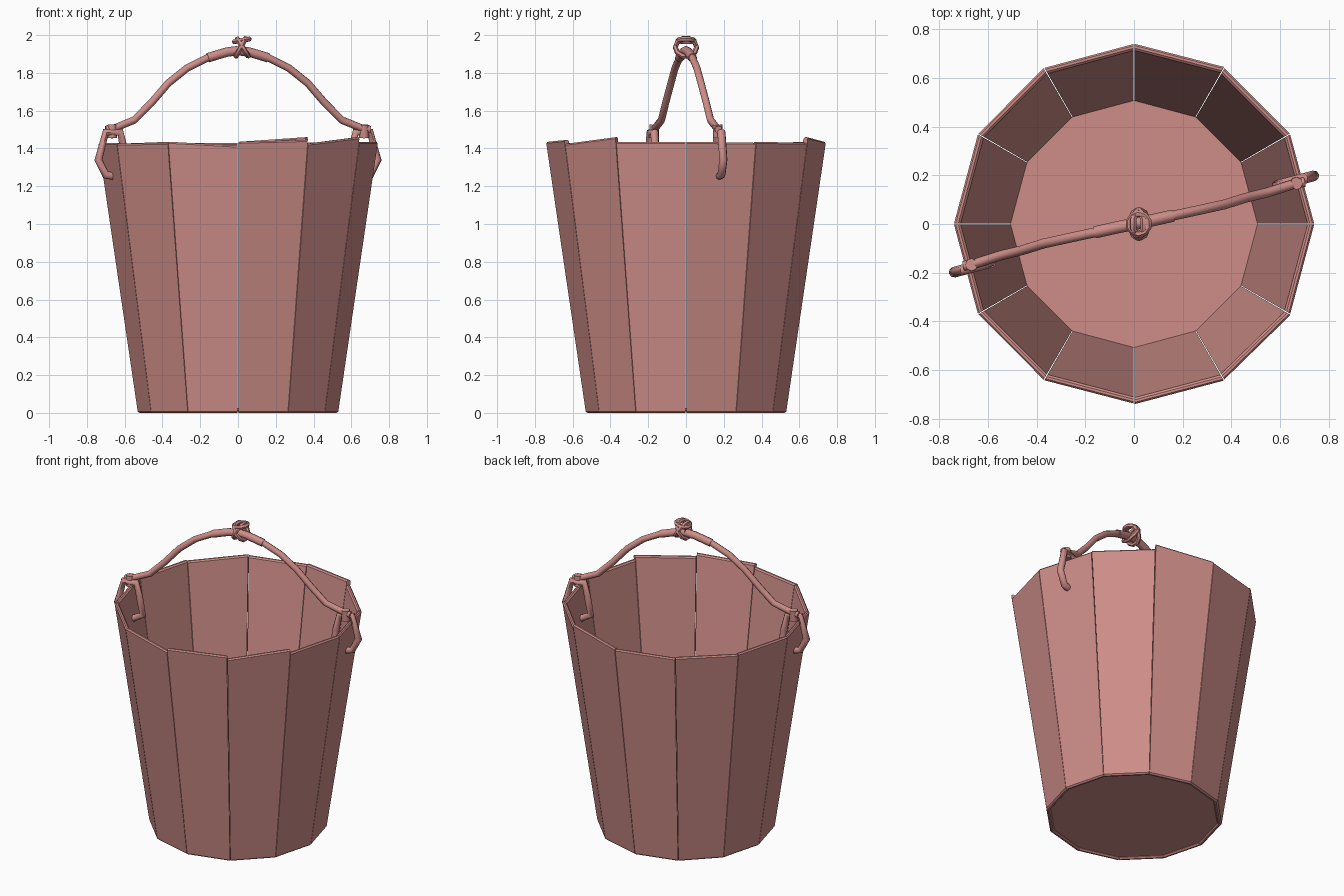
import bpy, bmesh
from math import cos, sin, radians
from mathutils import Vector, Matrix

if "Cube" in bpy.data.objects:
    bpy.data.objects.remove(bpy.data.objects["Cube"])

mat = bpy.data.materials.new("painted_wood")
mat.diffuse_color = (0.62, 0.27, 0.25, 1)
mat.use_nodes = True
mat.node_tree.nodes["Principled BSDF"].inputs["Base Color"].default_value = mat.diffuse_color


def finish(name, bm, smooth=False):
    bmesh.ops.recalc_face_normals(bm, faces=bm.faces)
    me = bpy.data.meshes.new(name)
    bm.to_mesh(me)
    bm.free()
    ob = bpy.data.objects.new(name, me)
    me.materials.append(mat)
    bpy.context.collection.objects.link(ob)
    for p in me.polygons:
        p.use_smooth = smooth
    return ob


def wire(name, pts, radius, closed=False, turn=0, sides=1):
    """Round wire along a path, turned about z and turned into a mesh."""
    cu = bpy.data.curves.new(name, 'CURVE')
    cu.dimensions = '3D'
    cu.bevel_depth = radius
    cu.bevel_resolution = sides
    cu.use_fill_caps = True
    sp = cu.splines.new('POLY')
    sp.points.add(len(pts) - 1)
    rot = Matrix.Rotation(radians(turn), 3, 'Z')
    for p, co in zip(sp.points, pts):
        p.co = (*(rot @ Vector(co)), 1)
    sp.use_cyclic_u = closed
    ob = bpy.data.objects.new(name, cu)
    bpy.context.collection.objects.link(ob)
    cu.materials.append(mat)
    bpy.ops.object.select_all(action='DESELECT')
    bpy.context.view_layer.objects.active = ob
    ob.select_set(True)
    bpy.ops.object.convert(target='MESH')
    bpy.ops.object.shade_smooth_by_angle(angle=radians(50))
    return ob


# Twelve staves, each with its own slightly uneven top
tops = [(1.435, 1.43), (1.435, 1.43), (1.46, 1.435), (1.43, 1.43),
        (1.435, 1.425), (1.43, 1.43), (1.43, 1.43), (1.425, 1.43),
        (1.435, 1.415), (1.435, 1.445), (1.425, 1.46), (1.435, 1.435)]
gap = 0.15
for i, (za, zb) in enumerate(tops):
    bm = bmesh.new()
    rings = []
    for level in (0, 1):
        ring = []
        for ang, z in ((30 * i + gap, za), (30 * i + 30 - gap, zb)):
            z *= level
            a = radians(ang)
            for t in (0, 0.027):
                r = 0.53 + 0.147 * z - t
                ring.append(bm.verts.new((r * cos(a), r * sin(a), z)))
        rings.append([ring[0], ring[1], ring[3], ring[2]])
    lo, hi = rings
    bm.faces.new(lo)
    bm.faces.new(hi)
    for k in range(4):
        bm.faces.new((lo[k], lo[(k + 1) % 4], hi[(k + 1) % 4], hi[k]))
    # soften the long top and bottom edges
    edges = [e for e in bm.edges
             if abs(e.verts[0].co.z - e.verts[1].co.z) < 0.1
             and e.calc_length() > 0.1]
    bmesh.ops.bevel(bm, geom=edges, offset=0.008, segments=1, affect='EDGES')
    finish(f"stave_{i + 1}", bm)

# Bucket floor
bm = bmesh.new()
bmesh.ops.create_cone(bm, cap_ends=True, segments=12, radius1=0.508, radius2=0.508, depth=0.014,
                      matrix=Matrix.Translation((0, 0, 0.019)) @ Matrix.Rotation(radians(30), 4, 'Z'))
finish("floor", bm)

# Each side: wire hook through the stave, rope bound to it, thick rope sleeve
hook = [(0.725, 0, 1.485), (0.765, 0, 1.34), (0.725, 0, 1.26), (0.66, 0, 1.25),
        (0.605, 0, 1.28), (0.622, 0, 1.38), (0.645, 0, 1.485)]
rope = [(0.70, 0.172, 1.50), (0.66, 0.165, 1.505), (0.55, 0.13, 1.55),
        (0.46, 0.108, 1.64), (0.37, 0.08, 1.745), (0.27, 0.058, 1.825),
        (0.14, 0.03, 1.89), (0, 0, 1.92)]
for side, turn in (("right", 0), ("left", 180)):
    wire(f"hook_{side}", hook, 0.022, True, turn + 15, 2)
    wire(f"rope_{side}", rope, 0.02, False, turn, 2)
    wire(f"rope_binding_{side}", [(0.667, 0.17, 1.455), (0.667, 0.167, 1.525)],
         0.026, False, turn, 2)
    wire(f"rope_sleeve_{side}", [(0.16, 0.034, 1.88), (0.06, 0.012, 1.91), (0, 0, 1.918)],
         0.025, False, turn, 2)

# Knot of wire loops on top of the handle
for n, (r, tilt, c) in enumerate([(0.056, 28, (0.015, 0, 1.935)),
                                  (0.056, -32, (0.025, 0, 1.935)),
                                  (0.042, 80, (0.02, 0, 1.972))]):
    rot = Matrix.Rotation(radians(tilt), 3, 'Y')
    pts = [Vector(c) + rot @ Vector((0, r * cos(radians(a)), r * sin(radians(a))))
           for a in range(0, 360, 36)]
    wire(f"knot_loop_{n + 1}", pts, 0.014, True)
